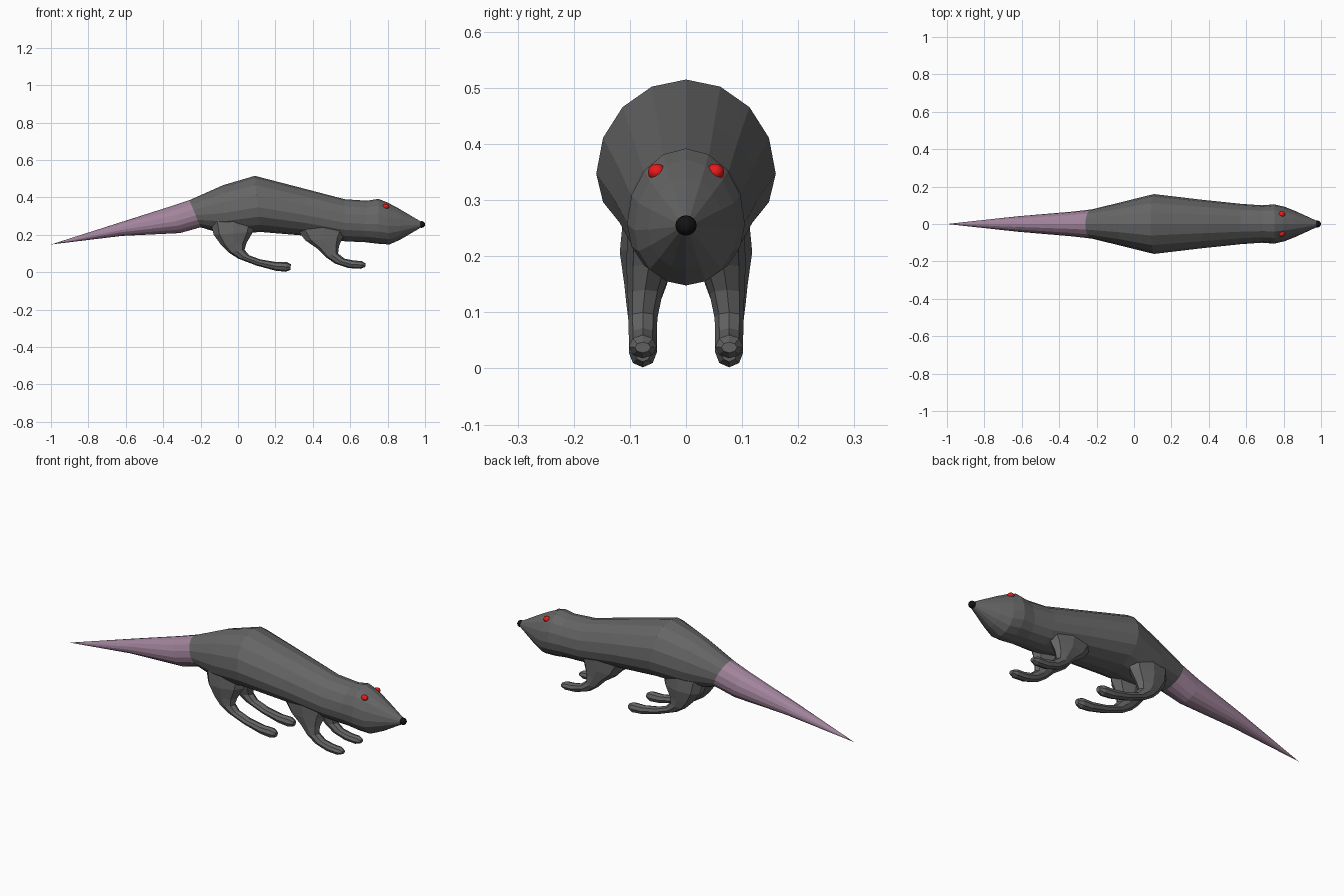
import bpy, bmesh, math
from mathutils import Vector

cube = bpy.data.objects.get("Cube")
if cube:
    bpy.data.objects.remove(cube, do_unlink=True)


def material(name, color):
    m = bpy.data.materials.new(name)
    m.diffuse_color = (*color, 1)
    m.use_nodes = True
    node = next(n for n in m.node_tree.nodes if n.type == 'BSDF_PRINCIPLED')
    node.inputs["Base Color"].default_value = (*color, 1)
    return m


FUR = material("grey fur", (0.13, 0.13, 0.13))
TAIL = material("pink skin", (0.36, 0.23, 0.33))
RED = material("red eye", (0.8, 0.01, 0.01))
BLACK = material("black nose", (0.006, 0.006, 0.006))


def finish(bm, name, mat, mirrored=False):
    bmesh.ops.recalc_face_normals(bm, faces=bm.faces[:])
    mesh = bpy.data.meshes.new(name)
    bm.to_mesh(mesh)
    bm.free()
    mesh.materials.append(mat)
    ob = bpy.data.objects.new(name, mesh)
    bpy.context.collection.objects.link(ob)
    if mirrored:
        mod = ob.modifiers.new("mirror", 'MIRROR')
        mod.use_axis = (False, True, False)
        mod.use_clip = False
        mod.use_mirror_merge = False
    return ob


def loft(name, mat, rings, sides, y=0.0, mid=0.5, tip=None, mirrored=False):
    """Skin oval rings, each given as upper (x, z), lower (x, z), half width."""
    bm = bmesh.new()
    loops = []
    for ax, az, bx, bz, half, *shift in rings:
        a, b = Vector((ax, 0, az)), Vector((bx, 0, bz))
        centre = a.lerp(b, mid)
        yc = shift[0] if shift else y
        loop = []
        for i in range(sides):
            t = math.tau * i / sides
            arm = (a if math.cos(t) > 0 else b) - centre
            p = centre + arm * abs(math.cos(t))
            p.y = yc + half * math.sin(t)
            loop.append(bm.verts.new(p))
        loops.append(loop)
    for l, m in zip(loops, loops[1:]):
        for i in range(sides):
            j = (i + 1) % sides
            bm.faces.new((l[i], l[j], m[j], m[i]))
    bm.faces.new(loops[0])
    if tip:
        end = bm.verts.new(tip)
        for i in range(sides):
            bm.faces.new((loops[-1][i], loops[-1][(i + 1) % sides], end))
    else:
        bm.faces.new(loops[-1])
    return finish(bm, name, mat, mirrored)


# Body and head, from rump to muzzle
loft("body", FUR, [
    (-.26, .385, -.20, .24, .078),
    (-.08, .465, -.07, .20, .115),
    (.09, .515, .12, .215, .16),
    (.36, .445, .36, .195, .13),
    (.57, .39, .57, .165, .108),
    (.69, .382, .68, .16, .10),
    (.75, .392, .75, .152, .105),
    (.80, .372, .81, .148, .092),
    (.86, .34, .87, .175, .068),
    (.975, .272, .975, .237, .018),
], 16, mid=0.56)

# Tail, tapering to a point
loft("tail", TAIL, [
    (-.26, .385, -.20, .24, .078),
    (-.36, .352, -.31, .209, .066),
    (-.63, .266, -.62, .194, .041),
], 16, mid=0.56, tip=(-1, 0, .148))

# Hind legs, mirrored to both sides
loft("hind_legs", FUR, [
    (.10, .30, -.15, .28, .05, .06),
    (.08, .215, -.13, .20, .05, .068),
    (.045, .155, -.09, .145, .038, .072),
    (.035, .12, -.05, .105, .029),
    (.06, .09, .0, .073, .025),
    (.12, .068, .10, .035, .025),
    (.20, .055, .20, .008, .025),
    (.26, .055, .255, .002, .025),
    (.283, .042, .28, .012, .014),
], 8, y=.077, mirrored=True)

# Front legs, mirrored to both sides
loft("front_legs", FUR, [
    (.60, .25, .30, .25, .045, .06),
    (.56, .185, .36, .17, .04, .066),
    (.54, .14, .425, .125, .031, .073),
    (.535, .10, .47, .08, .026),
    (.57, .072, .52, .045, .025),
    (.62, .062, .59, .022, .025),
    (.66, .06, .655, .018, .025),
    (.682, .047, .68, .028, .014),
], 8, y=.077, mirrored=True)


def ball(name, mat, centre, size, mirrored=False):
    bm = bmesh.new()
    bmesh.ops.create_uvsphere(bm, u_segments=12, v_segments=8, radius=1)
    for v in bm.verts:
        v.co = Vector(c + s * k for c, s, k in zip(centre, size, v.co))
    ob = finish(bm, name, mat, mirrored)
    ob.data.shade_smooth()


# Eyes and nose
ball("eyes", RED, (.79, .052, .35), (.018, .016, .015), True)
ball("nose", BLACK, (.982, 0, .255), (.018, .019, .018))
